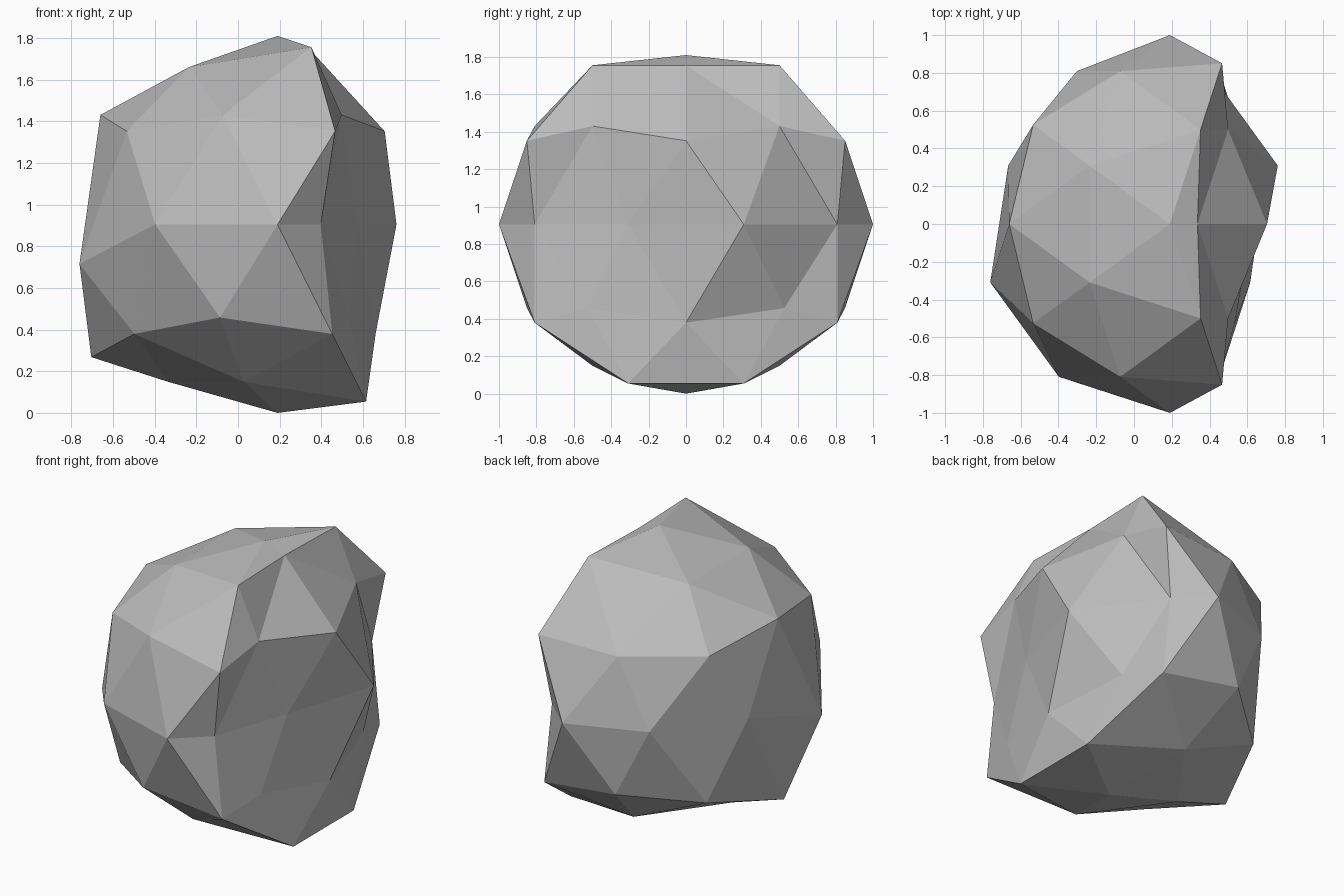
import bpy
import bmesh
from mathutils import Vector

cube = bpy.data.objects.get("Cube")
if cube:
    bpy.data.objects.remove(cube, do_unlink=True)

STEP = 0.19       # size of a full chip
HALF = STEP / 2   # size of a shallow chip

# Faceted boulder body
bm = bmesh.new()
bmesh.ops.create_icosphere(bm, subdivisions=2, radius=1.0)
corners = [(v, v.co.copy()) for v in bm.verts]


def push(direction, offset):
    """Move the corner lying closest to a direction."""
    aim = Vector(direction).normalized()
    vert = max(corners, key=lambda c: c[1].dot(aim))[0]
    vert.co += Vector(offset)


# Flattened side
for vert, start in corners:
    if start.x > 0.5:
        vert.co.x -= 2 * STEP
push((0.95, -0.31, 0), (-STEP, 0, 0))

# Worn top and underside
push((0, 0, 1), (0, 0, -HALF))
push((0, 0, -1), (0, 0, HALF))
push((-0.53, 0, -0.85), (0, 0, HALF))
push((-0.26, 0.81, 0.53), (0, 0, -HALF))
for side in (-1, 1):
    push((-0.43, 0.31 * side, 0.85), (0, 0, -HALF))
    push((-0.16, 0.5 * side, -0.85), (0, 0, HALF))

# Sagging lower edge and shallow chips opposite the flattened side
push((-0.95, -0.31, 0), (0, 0, -STEP))
push((-0.89, 0, -0.45), (0, 0, -STEP))
push((-0.95, 0.31, 0), (HALF, 0, 0))
push((-0.59, 0.81, 0), (HALF, 0, 0))

# Centre on the origin and stand on the ground
xs = [v.co.x for v in bm.verts]
lift = -min(v.co.z for v in bm.verts)
bmesh.ops.translate(bm, verts=bm.verts, vec=(-(min(xs) + max(xs)) / 2, 0, lift))
bmesh.ops.recalc_face_normals(bm, faces=bm.faces)

mesh = bpy.data.meshes.new("boulder")
bm.to_mesh(mesh)
bm.free()
boulder = bpy.data.objects.new("boulder", mesh)
bpy.context.collection.objects.link(boulder)

# Stone colour
stone = bpy.data.materials.new("stone_grey")
stone.use_nodes = True
colour = (0.5, 0.5, 0.5, 1)
stone.diffuse_color = colour
stone.node_tree.nodes["Principled BSDF"].inputs["Base Color"].default_value = colour
mesh.materials.append(stone)
